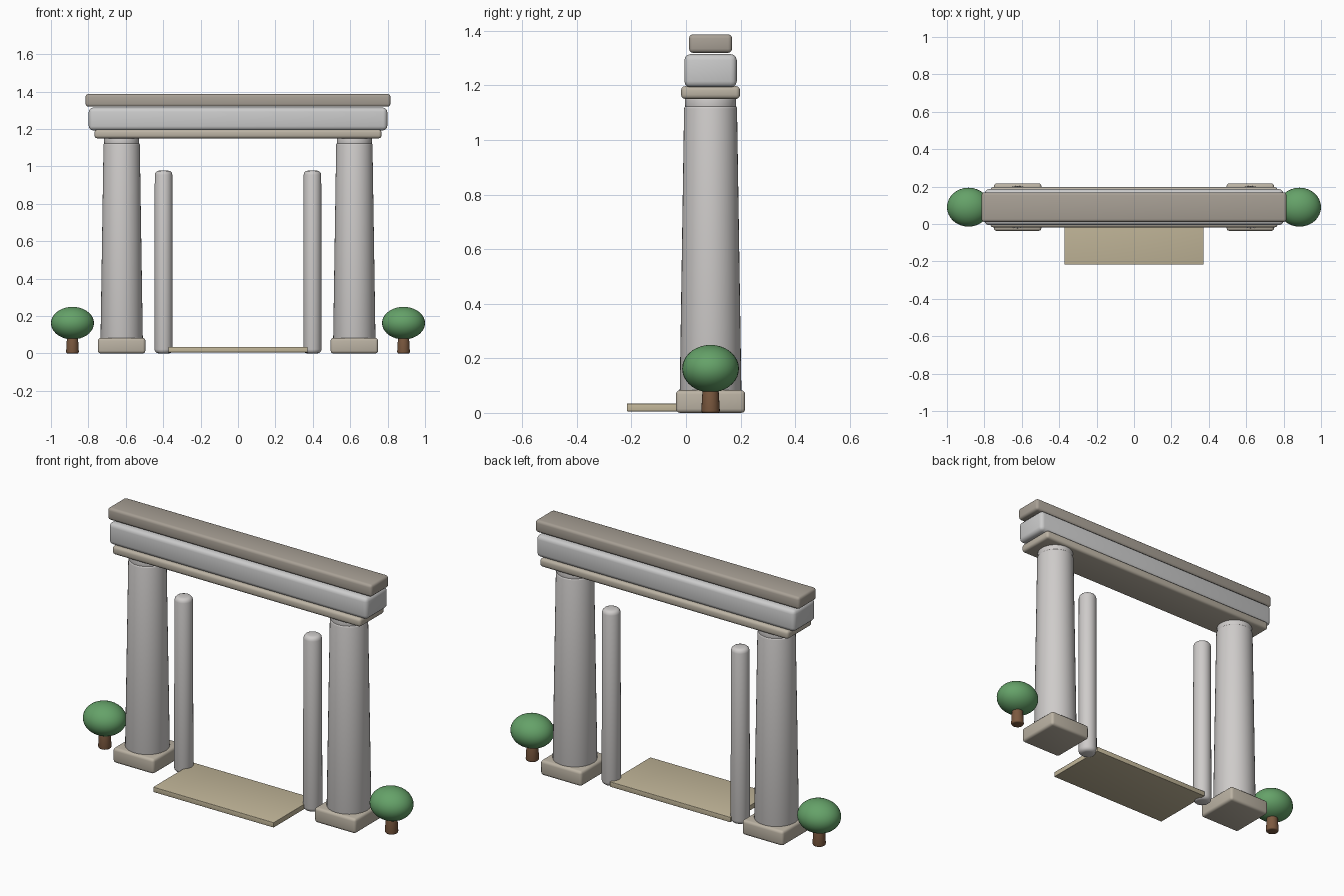
import bpy, bmesh, math

if "Cube" in bpy.data.objects:
    bpy.data.objects.remove(bpy.data.objects["Cube"])

YC = 0.09  # depth of the gateway centre line


def material(name, rgb):
    m = bpy.data.materials.new(name)
    m.diffuse_color = (*rgb, 1)
    m.use_nodes = True
    m.node_tree.nodes["Principled BSDF"].inputs["Base Color"].default_value = m.diffuse_color
    return m


STONE = material("light_stone", (0.62, 0.60, 0.59))
PALE = material("pale_stone", (0.70, 0.69, 0.67))
TRIM = material("beige_trim", (0.50, 0.45, 0.37))
CAP = material("taupe_cap", (0.39, 0.35, 0.30))
SAND = material("sand_path", (0.54, 0.47, 0.32))
LEAF = material("green_leaf", (0.13, 0.36, 0.14))
BARK = material("brown_bark", (0.20, 0.10, 0.05))


def finish(bm, name, mat):
    bmesh.ops.recalc_face_normals(bm, faces=bm.faces[:])
    me = bpy.data.meshes.new(name)
    bm.to_mesh(me)
    bm.free()
    ob = bpy.data.objects.new(name, me)
    bpy.context.collection.objects.link(ob)
    me.materials.append(mat)
    bpy.ops.object.select_all(action='DESELECT')
    ob.select_set(True)
    bpy.context.view_layer.objects.active = ob
    bpy.ops.object.shade_smooth_by_angle(angle=math.radians(40))
    return ob


def block(name, mat, x, y, z, bevel):
    """Box from (min, max) ranges with rounded edges."""
    bm = bmesh.new()
    bmesh.ops.create_cube(bm, size=1)
    for v in bm.verts:
        v.co = [(a + b) / 2 + c * (b - a) for c, (a, b) in zip(v.co, (x, y, z))]
    bmesh.ops.bevel(bm, geom=bm.edges[:], offset=bevel, segments=3,
                    profile=0.5, affect='EDGES')
    return finish(bm, name, mat)


def turned(name, mat, x, profile, sides=40):
    """Solid of revolution from (radius, height) points."""
    bm = bmesh.new()
    rings = []
    for r, z in profile:
        rings.append([bm.verts.new((x + r * math.cos(2 * math.pi * i / sides),
                                    YC + r * math.sin(2 * math.pi * i / sides), z))
                      for i in range(sides)])
    for lo, hi in zip(rings, rings[1:]):
        for i in range(sides):
            j = (i + 1) % sides
            bm.faces.new((lo[i], lo[j], hi[j], hi[i]))
    bm.faces.new(rings[0][::-1])
    bm.faces.new(rings[-1])
    return finish(bm, name, mat)


def rod(r0, r1, z0, z1, b):
    """Tapered profile with rounded rims."""
    arc = [math.radians(a) for a in (0, 30, 60, 90)]
    low = [(r0 - b + b * math.sin(a), z0 + b - b * math.cos(a)) for a in arc]
    top = [(r1 - b + b * math.cos(a), z1 - b + b * math.sin(a)) for a in arc]
    return low + top


for side, s in (("left", -1), ("right", 1)):
    # Main column: plinth, tapered shaft and neck
    cx = s * 0.622
    block(f"{side}_plinth", TRIM, (cx - 0.127, cx + 0.127),
          (YC - 0.127, YC + 0.127), (0, 0.083), 0.015)
    turned(f"{side}_column", STONE, cx, rod(0.113, 0.097, 0.07, 1.125, 0.01))
    turned(f"{side}_column_neck", STONE, cx, rod(0.093, 0.094, 1.11, 1.155, 0.008))
    # Slim inner post
    turned(f"{side}_post", STONE, s * 0.398, rod(0.049, 0.047, 0, 0.977, 0.022), 28)
    # Small tree
    tx = s * 0.885
    turned(f"{side}_tree_trunk", BARK, tx, rod(0.034, 0.029, 0, 0.10, 0.008), 20)
    bm = bmesh.new()
    bmesh.ops.create_uvsphere(bm, u_segments=32, v_segments=18, radius=1)
    for v in bm.verts:
        v.co = (tx + v.co.x * 0.115, YC + v.co.y * 0.104, 0.162 + v.co.z * 0.087)
    finish(bm, f"{side}_tree_crown", LEAF)

# Stacked lintel
block("lower_lintel", TRIM, (-0.767, 0.767), (YC - 0.108, YC + 0.108), (1.15, 1.197), 0.015)
block("main_lintel", PALE, (-0.798, 0.798), (YC - 0.096, YC + 0.096), (1.193, 1.314), 0.022)
block("top_cornice", CAP, (-0.815, 0.815), (YC - 0.079, YC + 0.079), (1.319, 1.387), 0.015)

# Threshold path
block("threshold_path", SAND, (-0.372, 0.372), (-0.217, 0.14), (0.006, 0.034), 0.002)
